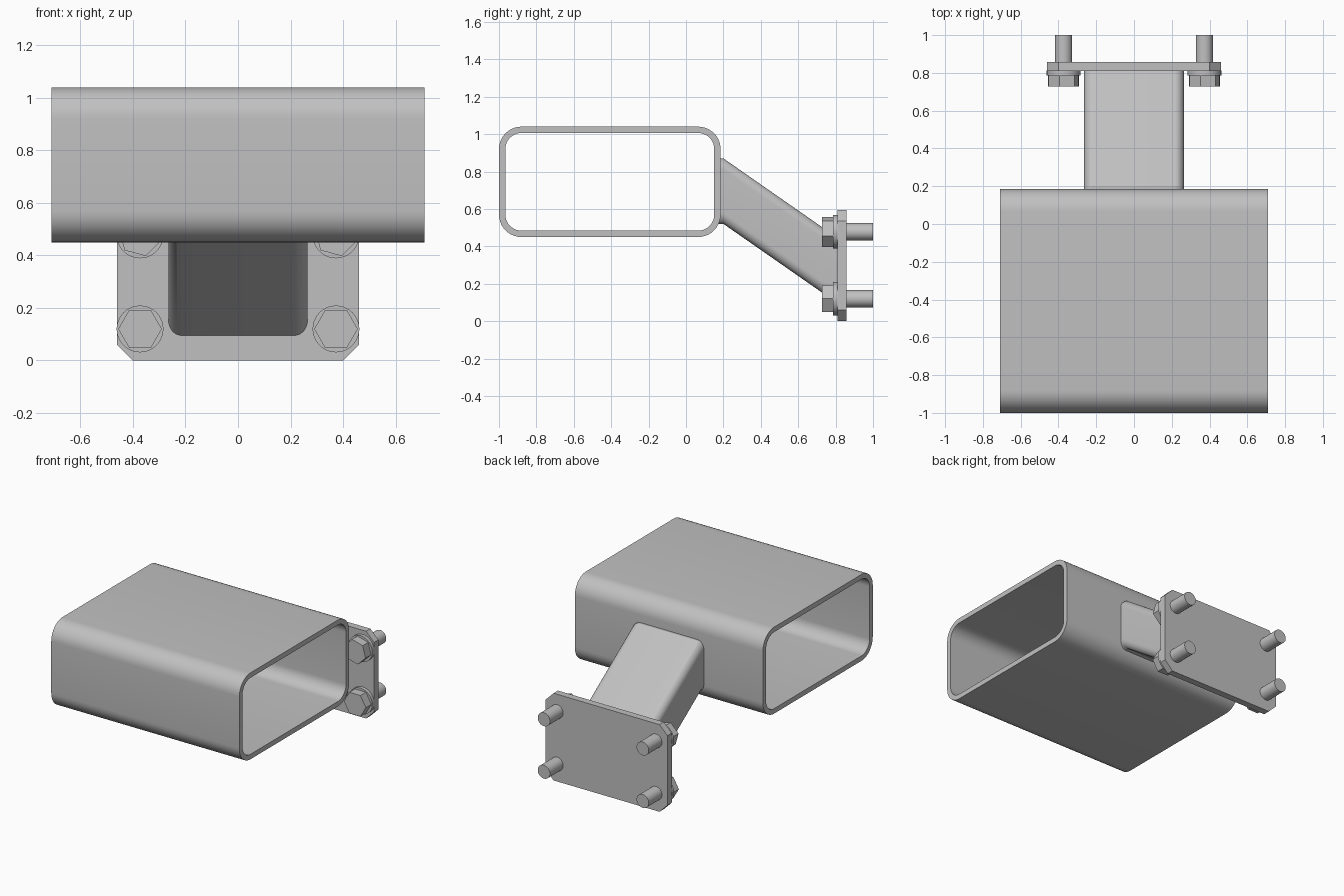
import bpy
import bmesh
from math import sin, cos, pi, radians

cube = bpy.data.objects.get("Cube")
if cube:
    bpy.data.objects.remove(cube, do_unlink=True)

steel = bpy.data.materials.new("grey_steel")
steel.use_nodes = True
grey = (0.53, 0.53, 0.53, 1)
steel.diffuse_color = grey
steel.node_tree.nodes["Principled BSDF"].inputs["Base Color"].default_value = grey


def rounded_rect(u0, u1, v0, v1, ru, rv, steps=10):
    """Outline of a rectangle with elliptical corners."""
    corners = [(u1 - ru, v1 - rv), (u0 + ru, v1 - rv),
               (u0 + ru, v0 + rv), (u1 - ru, v0 + rv)]
    pts = []
    for k, (cu, cv) in enumerate(corners):
        for i in range(steps + 1):
            a = pi / 2 * (k + i / steps)
            pts.append((cu + ru * cos(a), cv + rv * sin(a)))
    return pts


def polygon(u, v, radius, sides, turn=0):
    return [(u + radius * cos(turn + 2 * pi * i / sides),
             v + radius * sin(turn + 2 * pi * i / sides)) for i in range(sides)]


def loft(name, sections, ring=False):
    """Skin matching loops of points; ring joins last to first, otherwise cap the ends."""
    bm = bmesh.new()
    loops = [[bm.verts.new(p) for p in s] for s in sections]
    n = len(loops[0])
    pairs = list(zip(loops, loops[1:]))
    if ring:
        pairs.append((loops[-1], loops[0]))
    else:
        bm.faces.new(loops[0])
        bm.faces.new(loops[-1])
    for a, b in pairs:
        for i in range(n):
            j = (i + 1) % n
            bm.faces.new((a[i], a[j], b[j], b[i]))
    bmesh.ops.recalc_face_normals(bm, faces=bm.faces)
    mesh = bpy.data.meshes.new(name)
    bm.to_mesh(mesh)
    bm.free()
    mesh.materials.append(steel)
    obj = bpy.data.objects.new(name, mesh)
    bpy.context.collection.objects.link(obj)
    bpy.ops.object.select_all(action='DESELECT')
    obj.select_set(True)
    bpy.context.view_layer.objects.active = obj
    bpy.ops.object.shade_smooth_by_angle(angle=radians(30))
    return obj


def along_y(name, outline, y0, y1):
    return loft(name, [[(u, y, v) for u, v in outline] for y in (y0, y1)])


# Open rectangular tube, running left to right
half, wall = 0.71, 0.034
outer = rounded_rect(-1, 0.185, 0.45, 1.04, 0.12, 0.12)
inner = rounded_rect(-1 + wall, 0.185 - wall, 0.45 + wall, 1.04 - wall, 0.086, 0.086)
loft("main_tube", [[(x, u, v) for u, v in outline] for outline, x in
                   ((outer, -half), (outer, half), (inner, half), (inner, -half))], ring=True)

# Sloping arm with a short level start at the tube
section = rounded_rect(-0.265, 0.265, 0.52, 0.87, 0.05, 0.06)
loft("sloping_arm", [[(u, y, v - drop) for u, v in section]
                     for y, drop in ((0.175, 0), (0.2, 0), (0.815, 0.428))])

# Mounting plate with clipped corners
w, h, c = 0.46, 0.595, 0.06
plate = [(-w + c, 0), (w - c, 0), (w, c), (w, h - c),
         (w - c, h), (-w + c, h), (-w, h - c), (-w, c)]
along_y("mounting_plate", plate, 0.81, 0.857)

# Four bolts through the plate
for side, x in (("right", -0.373), ("left", 0.373)):
    for level, z, turn in (("lower", 0.12, 0), ("upper", 0.478, -15)):
        tag = f"{level}_{side}"
        along_y(f"bolt_head_{tag}", polygon(x, z, 0.083, 6, radians(turn)), 0.728, 0.79)
        along_y(f"washer_{tag}", polygon(x, z, 0.089, 40), 0.787, 0.812)
        along_y(f"bolt_shaft_{tag}", polygon(x, z, 0.046, 32), 0.80, 1.0)
